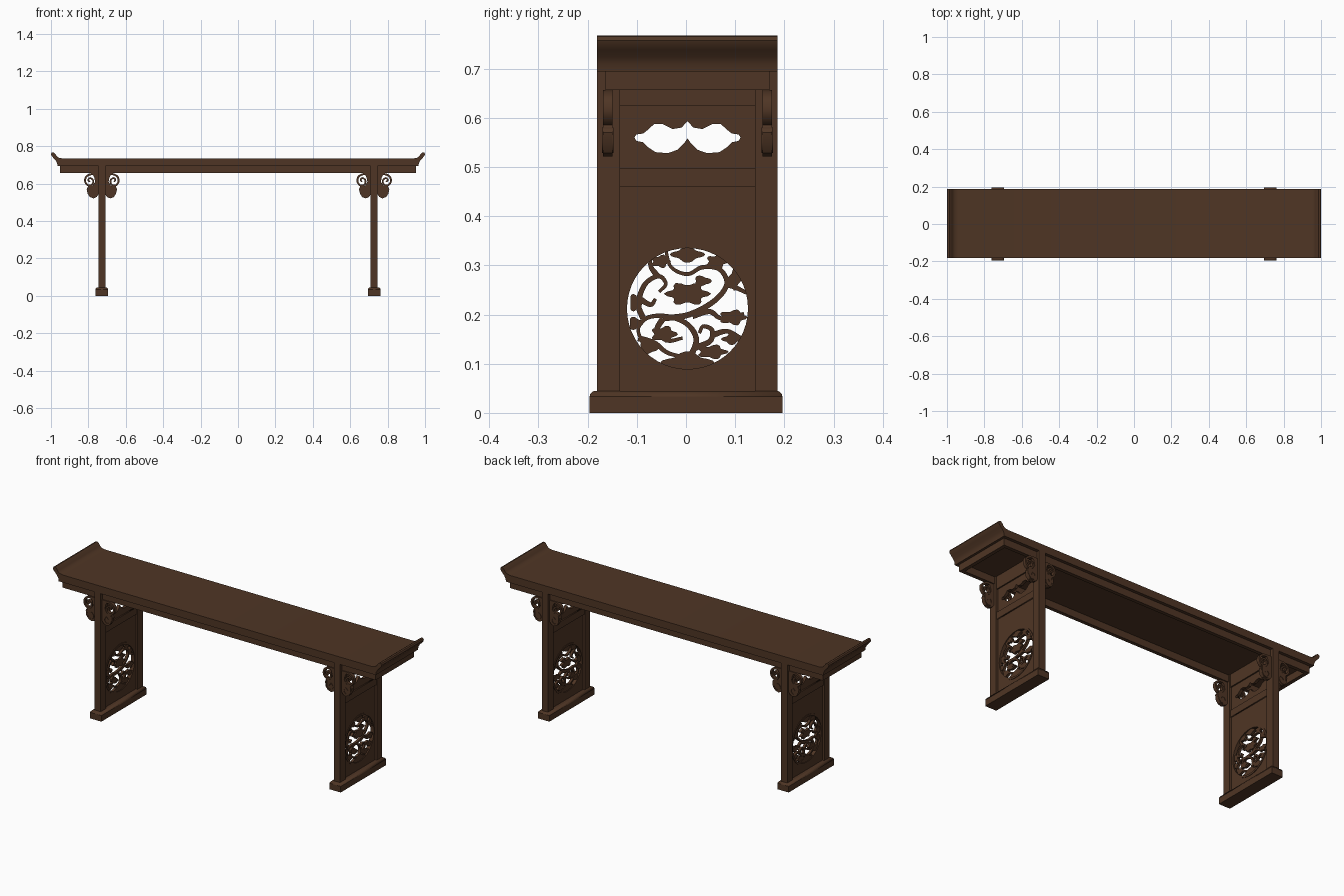
import bpy, bmesh, math
from mathutils import Matrix, Vector

cube = bpy.data.objects.get("Cube")
if cube:
    bpy.data.objects.remove(cube, do_unlink=True)

wood = bpy.data.materials.new("dark_brown_wood")
wood.use_nodes = True
colour = (0.078, 0.036, 0.018, 1)
wood.diffuse_color = colour
wood.node_tree.nodes["Principled BSDF"].inputs["Base Color"].default_value = colour

MID_Y = 0.003   # middle of the table body
LEG_X = 0.728   # leg frame distance from centre
CM = 0.01

# Outline planes: SIDE draws in (y, z), FRONT draws in (x, z)
SIDE = Matrix(((0, 0, 1, 0), (1, 0, 0, 0), (0, 1, 0, 0), (0, 0, 0, 1)))
FRONT = Matrix(((1, 0, 0, 0), (0, 0, -1, 0), (0, 1, 0, 0), (0, 0, 0, 1)))


def finish(name, bm):
    bmesh.ops.remove_doubles(bm, verts=bm.verts, dist=1e-5)
    bmesh.ops.recalc_face_normals(bm, faces=bm.faces)
    mesh = bpy.data.meshes.new(name)
    bm.to_mesh(mesh)
    bm.free()
    mesh.materials.append(wood)
    obj = bpy.data.objects.new(name, mesh)
    bpy.context.collection.objects.link(obj)
    return obj


def box(name, x, y, z):
    """Box from (min, max) pairs."""
    bm = bmesh.new()
    bmesh.ops.create_cube(bm, size=1)
    for v in bm.verts:
        v.co = [r[0] if c < 0 else r[1] for c, r in zip(v.co, (x, y, z))]
    return finish(name, bm)


def plate(name, shapes, thickness, plane, at):
    """Extrude shapes; each shape is a list of outlines, inner ones are holes."""
    bm = bmesh.new()
    for outlines in shapes:
        curve = bpy.data.curves.new(name, "CURVE")
        curve.dimensions = "2D"
        curve.fill_mode = "BOTH"
        curve.extrude = thickness / 2
        for pts in outlines:
            spline = curve.splines.new("POLY")
            spline.points.add(len(pts) - 1)
            for p, (u, v) in zip(spline.points, pts):
                p.co = (u, v, 0, 1)
            spline.use_cyclic_u = True
        temp = bpy.data.objects.new(name, curve)
        bpy.context.collection.objects.link(temp)
        graph = bpy.context.evaluated_depsgraph_get()
        mesh = bpy.data.meshes.new_from_object(temp.evaluated_get(graph))
        bm.from_mesh(mesh)
        bpy.data.objects.remove(temp)
        bpy.data.curves.remove(curve)
        bpy.data.meshes.remove(mesh)
    bm.transform(Matrix.Translation(at) @ plane)
    return finish(name, bm)


def scale(pts, sx=1):
    return [(u * CM * sx, v * CM) for u, v in pts]


def smooth_path(pts, steps=6):
    p = [Vector(q) for q in pts]
    p = [2 * p[0] - p[1]] + p + [2 * p[-1] - p[-2]]
    out = []
    for a, b, c, d in zip(p, p[1:], p[2:], p[3:]):
        for i in range(steps):
            t = i / steps
            out.append(0.5 * (2 * b + (c - a) * t + (2 * a - 5 * b + 4 * c - d) * t * t
                              + (3 * b - a - 3 * c + d) * t ** 3))
    return out + [p[-2]]


def ribbon(pts, width, tip=0.5):
    """Closed outline of a tapering stroke along a smooth path."""
    path = smooth_path(pts)
    left, right = [], []
    for i, q in enumerate(path):
        t = (path[min(i + 1, len(path) - 1)] - path[max(i - 1, 0)]).normalized()
        w = width / 2 * (1 + (tip - 1) * i / len(path))
        n = Vector((-t.y, t.x)) * w
        left.append(tuple(q + n))
        right.append(tuple(q - n))
    return left + right[::-1]


def circle(r, cy=0, n=48):
    return [(r * math.cos(2 * math.pi * i / n), cy + r * math.sin(2 * math.pi * i / n))
            for i in range(n)]


def leaf(u, v, w, h, lobes=5):
    out = []
    for i in range(30):
        a = 2 * math.pi * i / 30
        r = 1 + 0.2 * math.cos(lobes * a)
        out.append((u + w * r * math.cos(a), v + h * r * math.sin(a)))
    return out


# Table top with upturned, rounded ends
end = [(.94, .735), (.96, .739), (.97, .748), (.978, .761), (.987, .767), (.996, .765),
       (1, .757), (.997, .749), (.988, .738), (.975, .724), (.967, .710), (.965, .694)]
top = plate("table_top", [[end + [(-x, z) for x, z in reversed(end)]]], 0.367, FRONT, (0, MID_Y, 0))

# Apron frame under the top
for s, side in ((-1, "front"), (1, "back")):
    y = sorted((MID_Y + s * 0.1665, MID_Y + s * 0.147))
    box(side + "_apron", (-.952, .952), y, (.656, .695))
for s, side in ((-1, "right"), (1, "left")):
    box(side + "_end_apron", sorted((s * .952, s * .932)), (MID_Y - .147, MID_Y + .147), (.656, .695))

# Shapes for the end frames
half = [(0, 59.3), (1.2, 58), (3, 57.7), (5, 58.7), (6.8, 58.7), (8, 57.6), (9, 56.8), (10.4, 56.6),
        (10.8, 56), (10.4, 55.3), (9, 55), (8, 54), (6.5, 53), (4, 52.8), (2, 53.5), (.7, 54.8), (0, 55.8)]
cloud = scale(half + [(-u, v) for u, v in half[-2:0:-1]])
CENTRE_Z = 0.212


def rect(z0, z1, w=0.14):
    return [(-w, z0), (w, z0), (w, z1), (-w, z1)]


# Round carving: vines then leaves, in hundredths around the roundel centre
vines = [
    [(0, -11), (1.8, -6.5), (0, -3.2), (-4, -1.6), (-8, -1.8), (-10, -4), (-9.2, -7)],
    [(-9, -2), (-10, 1), (-8.6, 5), (-5.8, 6.6), (-4.4, 5), (-5.8, 3.4)],
    [(-5, -2), (.4, -1.2), (5.5, 1.6), (8, 5), (6.5, 8), (3, 8.4), (0, 7), (-3.3, 8.4), (-4.4, 11.8)],
    [(1, -1.5), (4.5, -.6), (7, -2), (11.5, -1)],
    [(1.5, -8), (4.6, -6.6), (5, -4.4), (3.2, -3.6), (2.4, -5)],
    [(4.8, -5.5), (8, -4.6), (11, -6)],
    [(-10, -6), (-6.7, -7), (-4, -9), (0, -10)],
    [(8, 5), (10, 4.2), (12.4, 3)],
    [(-9.8, 2), (-7.5, .8), (-6.5, 2)],
    [(-5, -2), (-6.2, -4.5), (-4, -6.5), (-1, -6)],
    [(-6, 6.5), (-7.4, 8.4), (-7.6, 10)],
]
leaves = [(0, 3, 4, 2.1, 6), (9.2, -1.8, 2.5, 1.4, 5), (-4.8, -5.2, 2.4, 1.5, 5), (0, 11, 3, 1.4, 4),
          (6, 9.6, 2, 1.3, 5), (0, -11, 4.6, 1.9, 4), (5, -8.8, 2.8, 1.3, 5), (-8, -8, 1.8, 1.2, 3),
          (9.6, 6, 1.1, 2, 4), (-10.6, 1.2, 1.2, 1.6, 3), (-5.5, 9.6, 1.8, 1.2, 5), (3, 5.6, 1.6, 1, 3),
          (-10.6, -3, 1.3, 1.2, 3), (9, -6.2, 1.8, 1, 4)]
carving = [[scale(ribbon(v, 1.25))] for v in vines] + [[scale(leaf(*a))] for a in leaves]

# Scrolled bracket: u runs away from the leg
bracket_body = [(-.3, 65.6), (3.5, 65.6), (2.2, 63.4), (1.7, 61), (3, 58.9), (5.4, 58.6), (6.2, 57),
                (5.7, 54.6), (4.5, 52.8), (2.5, 52.1), (.9, 52.8), (-.3, 54.5)]
upper_scroll = ribbon([(1, 64.8), (4, 65), (6.5, 63.6), (7, 61), (5.4, 59), (3.2, 59.6),
                       (2.8, 61.8), (4.4, 63), (5.4, 61.9), (4.5, 61)], 1.1, 0.7)
lower_scroll = ribbon([(5.4, 58), (5.2, 54.6), (3, 53.2), (1.4, 55), (2.5, 56.8), (3.8, 55.6)], .8)

for s, side in ((-1, "right"), (1, "left")):
    x = s * LEG_X
    mid = (x, MID_Y, 0)

    # Foot with rounded shoulders
    foot = box(side + "_foot", (x - .034, x + .034), (-.196, .196), (0, .045))
    bev = foot.modifiers.new("shoulders", "BEVEL")
    bev.width, bev.segments = 0.012, 3
    bev.limit_method = "WEIGHT"
    weight = foot.data.attributes.new("bevel_weight_edge", "FLOAT", "EDGE")
    for e in foot.data.edges:
        if all(foot.data.vertices[i].co.z > .04 for i in e.vertices):
            weight.data[e.index].value = 1

    # Legs and brackets
    for t, face in ((-1, "front"), (1, "back")):
        y = sorted((MID_Y + t * .1375, MID_Y + t * .1835))
        box(f"{side}_{face}_leg", (x - .019, x + .019), y, (.043, .696))
        for d, where in ((-s, "inner"), (s, "outer")):
            at = (x + d * .019, MID_Y + t * .162, 0)
            name = f"{side}_{face}_{where}_bracket"
            plate(name, [[scale(bracket_body, d)], [scale(upper_scroll, d)]], .019, FRONT, at)
            plate(name + "_scroll", [[scale(lower_scroll, d)]], .024, FRONT, at)

    # Rails, pierced board and panel between the legs
    plate(side + "_top_rail", [[rect(.625, .695)]], .03, SIDE, mid)
    plate(side + "_middle_rail", [[rect(.459, .497)]], .03, SIDE, mid)
    plate(side + "_cloud_board", [[rect(.495, .627), cloud]], .016, SIDE, mid)
    plate(side + "_panel", [[rect(.04, .461), circle(.128, CENTRE_Z)]], .016, SIDE, mid)

    # Roundel rim and carving
    hub = (x, MID_Y, CENTRE_Z)
    plate(side + "_roundel_rim", [[circle(.133), circle(.123)]], .022, SIDE, hub)
    plate(side + "_roundel_carving", carving, .014, SIDE, hub)

# Smooth the rounded parts while keeping sharp edges
bpy.ops.object.select_all(action="DESELECT")
for obj in bpy.context.collection.objects:
    if obj.type == "MESH" and any(k in obj.name for k in ("top", "foot", "bracket", "roundel", "panel", "cloud")):
        obj.select_set(True)
        bpy.context.view_layer.objects.active = obj
bpy.ops.object.shade_smooth_by_angle(angle=math.radians(35))
